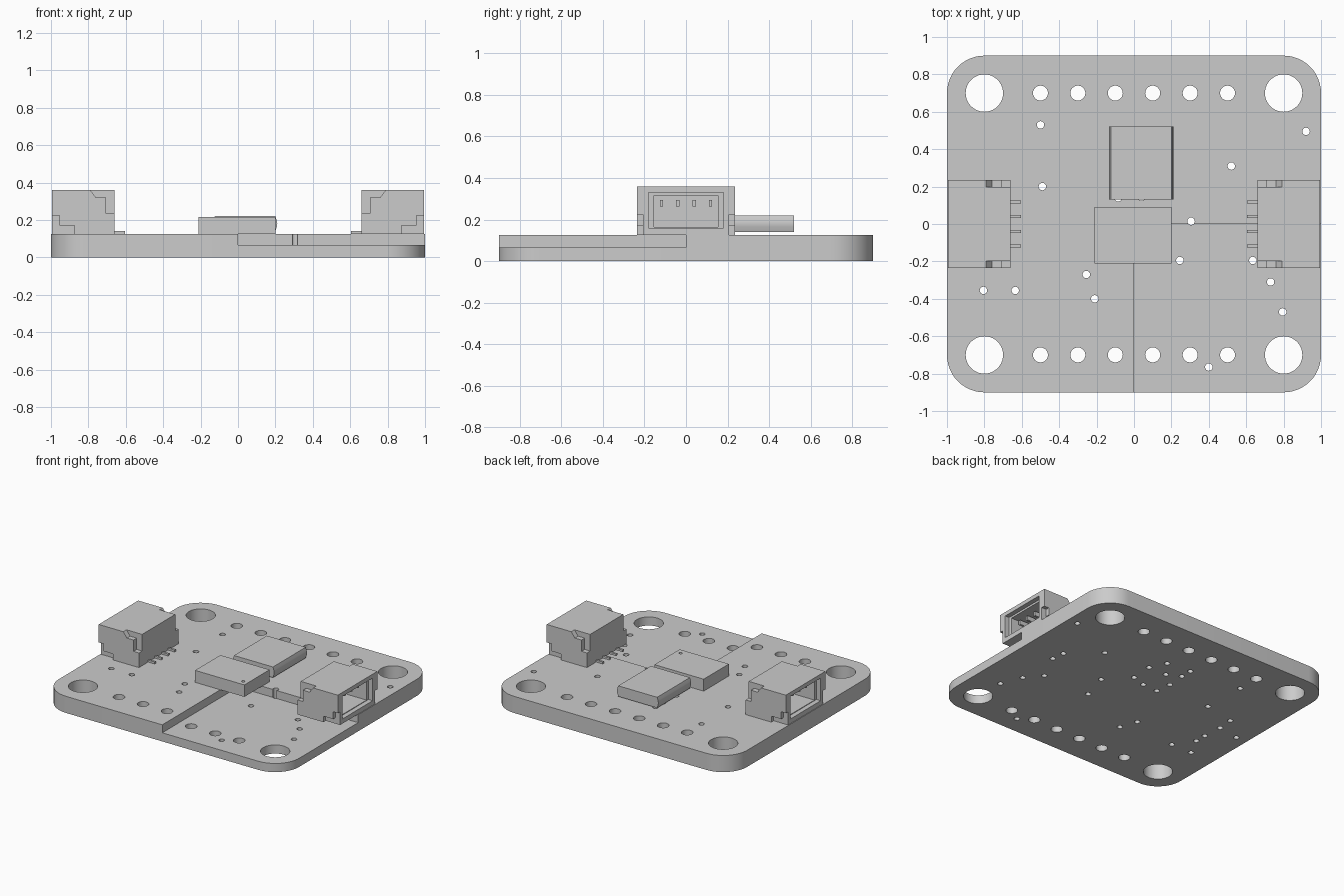
import bpy, bmesh, math
from mathutils import Vector

cube = bpy.data.objects.get("Cube")
if cube:
    bpy.data.objects.remove(cube, do_unlink=True)

grey = bpy.data.materials.new("plain grey")
grey.use_nodes = True
grey.diffuse_color = (0.6, 0.6, 0.6, 1)
grey.node_tree.nodes["Principled BSDF"].inputs["Base Color"].default_value = (0.6, 0.6, 0.6, 1)


def prism(bm, outline, axis, low, high):
    """Extrude a closed 2D outline along an axis; axis z takes (x, y), axis y takes (x, z)."""
    def place(p, h):
        return (p[0], p[1], h) if axis == "z" else (p[0], h, p[1])
    face = bm.faces.new([bm.verts.new(place(p, low)) for p in outline])
    top = bmesh.ops.extrude_face_region(bm, geom=[face])["geom"]
    shift = Vector(place((0, 0), high - low))
    bmesh.ops.translate(bm, vec=shift, verts=[v for v in top if isinstance(v, bmesh.types.BMVert)])


def box(bm, x, y, z):
    prism(bm, [(x[0], y[0]), (x[1], y[0]), (x[1], y[1]), (x[0], y[1])], "z", *z)


def circle(cx, cy, r, n):
    return [(cx + r * math.cos(math.tau * i / n), cy + r * math.sin(math.tau * i / n)) for i in range(n)]


def finish(bm, name):
    bmesh.ops.recalc_face_normals(bm, faces=bm.faces)
    mesh = bpy.data.meshes.new(name)
    bm.to_mesh(mesh)
    bm.free()
    mesh.materials.append(grey)
    obj = bpy.data.objects.new(name, mesh)
    bpy.context.collection.objects.link(obj)
    return obj


def activate(obj):
    bpy.ops.object.select_all(action="DESELECT")
    obj.select_set(True)
    bpy.context.view_layer.objects.active = obj


def cut(obj, bm):
    cutter = finish(bm, "cutter")
    cutter.hide_render = True
    mod = obj.modifiers.new("cut", "BOOLEAN")
    mod.operation, mod.solver, mod.object = "DIFFERENCE", "EXACT", cutter
    activate(obj)
    bpy.ops.object.modifier_apply(modifier="cut")
    bpy.data.objects.remove(cutter, do_unlink=True)


def smooth(obj):
    activate(obj)
    bpy.ops.object.shade_smooth_by_angle(angle=math.radians(30))


# Board with rounded corners
THICK, RADIUS = 0.125, 0.2
outline = []
for k, (sx, sy) in enumerate([(1, 1), (-1, 1), (-1, -1), (1, -1)]):
    for i in range(13):
        a = math.pi / 2 * (k + i / 12)
        outline.append((sx * 0.8 + RADIUS * math.cos(a), sy * 0.7 + RADIUS * math.sin(a)))
bm = bmesh.new()
prism(bm, outline, "z", 0, THICK)
board = finish(bm, "board")

# Lowered quarter of the board
bm = bmesh.new()
box(bm, (0, 1.2), (-1.2, 0), (0.065, 0.3))
cut(board, bm)

# Mounting holes, header holes and small vias
vias = [(-.5, .53), (-.49, .2), (.52, .31), (.92, .495), (.305, .015), (.245, -.195),
        (.635, -.195), (.73, -.31), (.795, -.47), (.4, -.765), (-.255, -.27), (-.21, -.4),
        (-.805, -.355), (-.635, -.355), (.73, .12), (.74, .02), (.16, .35), (.1, .47),
        (.01, .35), (.15, .18), (.04, .145), (-.085, .14), (-.1, .26), (-.09, .4),
        (-.09, .49), (-.73, .15), (-.74, .03), (-.73, -.12), (-.73, -.21), (-.91, 0)]
bm = bmesh.new()
for sy in (-1, 1):
    for sx in (-1, 1):
        prism(bm, circle(sx * 0.8, sy * 0.7, 0.1, 40), "z", -0.1, 0.3)
    for i in range(6):
        prism(bm, circle(-0.5 + 0.2 * i, sy * 0.7, 0.04, 24), "z", -0.1, 0.3)
for x, y in vias:
    prism(bm, circle(x, y, 0.02, 16), "z", -0.1, 0.3)
cut(board, bm)
smooth(board)

# Square chip with a shallow marker dimple
bm = bmesh.new()
box(bm, (-0.21, 0.2), (-0.21, 0.09), (THICK, 0.215))
sensor = finish(bm, "front_chip")
bm = bmesh.new()
prism(bm, circle(0.16, -0.165, 0.012, 12), "z", 0.21, 0.25)
cut(sensor, bm)

# Rear chip with slightly bulging sides, raised off the board
bm = bmesh.new()
half = [(0.162, 0.14), (0.17, 0.165), (0.172, 0.18), (0.17, 0.195), (0.162, 0.22)]
section = [(0.038 + x, z) for x, z in half] + [(0.038 - x, z) for x, z in reversed(half)]
prism(bm, section, "y", 0.13, 0.52)
smooth(finish(bm, "rear_chip"))


def connector(side, name):
    """Side-entry plug socket opening outward along x."""
    def span(a, b):
        return sorted((side * a, side * b))

    def prof(points):
        return [(side * x, z) for x, z in points]

    bm = bmesh.new()
    box(bm, span(0.66, 0.995), (-0.235, 0.235), (THICK, 0.36))
    shell = finish(bm, name + "_shell")
    # Wide mouth, then narrower cavity
    for depth, y, z in ((0.96, 0.18, (0.16, 0.33)), (0.72, 0.155, (0.165, 0.315))):
        bm = bmesh.new()
        box(bm, span(depth, 1.1), (-y, y), z)
        cut(shell, bm)
    # Stepped recesses in both cheeks
    bm = bmesh.new()
    upper = [(0.79, 0.36), (0.76, 0.32), (0.705, 0.32), (0.705, 0.235), (0.6, 0.235), (0.6, 0.4), (0.79, 0.4)]
    lower = [(1.1, 0.225), (0.955, 0.225), (0.955, 0.17), (0.875, 0.17), (0.875, 0.1), (1.1, 0.1)]
    for s in (-1, 1):
        prism(bm, prof(upper), "y", *sorted((s * 0.197, s * 0.3)))
        prism(bm, prof(lower), "y", *sorted((s * 0.207, s * 0.3)))
    cut(shell, bm)
    # Contact pins and their solder tails
    bm = bmesh.new()
    for i in range(4):
        y = -0.118 + 0.0787 * i
        box(bm, span(0.71, 0.92), (y - 0.008, y + 0.008), (0.262, 0.295))
        box(bm, span(0.605, 0.68), (y - 0.008, y + 0.008), (THICK, 0.14))
    finish(bm, name + "_pins")


connector(1, "left_connector")
connector(-1, "right_connector")
